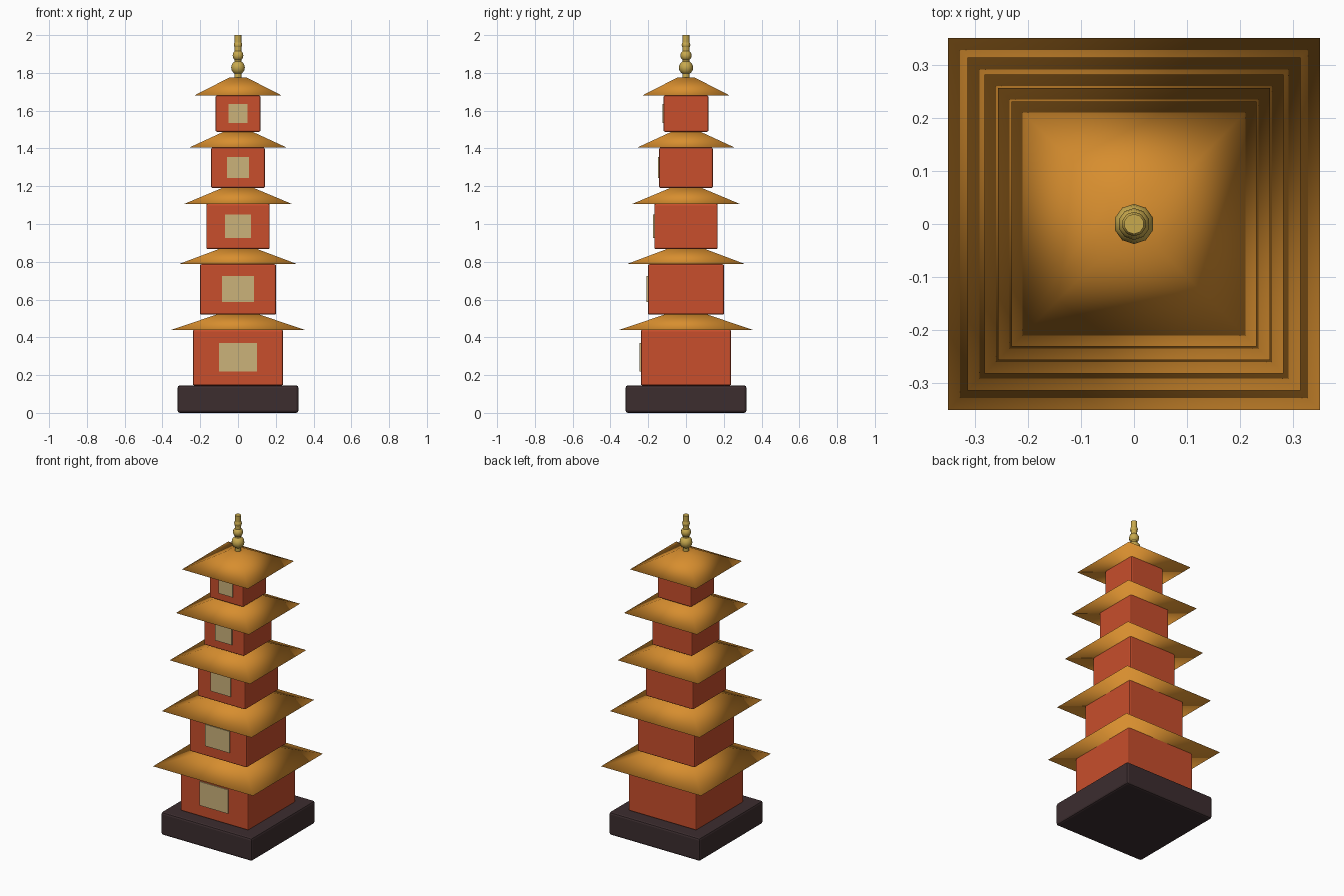
import bpy, math

if "Cube" in bpy.data.objects:
    bpy.data.objects.remove(bpy.data.objects["Cube"])


def material(name, rgb):
    m = bpy.data.materials.new(name)
    m.diffuse_color = (*rgb, 1)
    m.use_nodes = True
    m.node_tree.nodes["Principled BSDF"].inputs["Base Color"].default_value = m.diffuse_color
    return m


RED = material("red_wall", (0.58, 0.077, 0.025))
OCHRE = material("ochre_roof", (0.68, 0.27, 0.028))
CREAM = material("cream_window", (0.60, 0.445, 0.195))
DARK = material("dark_stone", (0.045, 0.026, 0.028))
GOLD = material("old_gold", (0.58, 0.40, 0.075))


def finish(name, mat):
    ob = bpy.context.object
    ob.name = name
    ob.data.materials.append(mat)
    return ob


def box(name, size, center, mat, bevel=0.0):
    bpy.ops.mesh.primitive_cube_add(size=1, location=center)
    ob = finish(name, mat)
    ob.scale = size
    bpy.ops.object.transform_apply(location=False, rotation=False, scale=True)
    if bevel:
        mod = ob.modifiers.new("soft_edges", 'BEVEL')
        mod.width = bevel
        mod.segments = 2
    return ob


def roof(name, half, z, height=0.095):
    # four-sided frustum, fully smooth shaded
    r = half * math.sqrt(2)
    bpy.ops.mesh.primitive_cone_add(vertices=4, radius1=r, radius2=r * 0.2,
                                    depth=height, location=(0, 0, z + height / 2),
                                    rotation=(0, 0, math.pi / 4))
    finish(name, OCHRE)
    bpy.ops.object.transform_apply(location=False, rotation=True, scale=False)
    bpy.ops.object.shade_smooth()


# Stone base
box("base", (0.64, 0.64, 0.145), (0, 0, 0.0725), DARK, 0.012)

# Storeys: wall half width, bottom, top, roof half width, window half width
storeys = [
    (0.239, 0.145, 0.440, 0.352, 0.101),
    (0.202, 0.520, 0.787, 0.315, 0.085),
    (0.168, 0.867, 1.107, 0.283, 0.070),
    (0.142, 1.190, 1.405, 0.257, 0.059),
    (0.119, 1.488, 1.680, 0.232, 0.049),
]
for i, (w, z0, z1, r, win) in enumerate(storeys, 1):
    h = z1 - z0
    box(f"wall_{i}", (2 * w, 2 * w, h), (0, 0, (z0 + z1) / 2), RED, 0.008)
    # front window plate
    box(f"window_{i}", (2 * win, 0.009, h * 0.515),
        (0, -w - 0.002, z0 + h * 0.505), CREAM)
    roof(f"roof_{i}", r, z1)

# Finial: slim post with three stacked beads
bpy.ops.mesh.primitive_cylinder_add(vertices=10, radius=0.019, depth=0.24,
                                    location=(0, 0, 1.88))
finish("finial_post", GOLD)
bpy.ops.object.shade_smooth_by_angle(angle=math.radians(40))
for i, (z, r) in enumerate([(1.828, 0.038), (1.892, 0.030), (1.948, 0.023)], 1):
    bpy.ops.mesh.primitive_uv_sphere_add(segments=10, ring_count=8, radius=r,
                                         location=(0, 0, z))
    finish(f"finial_bead_{i}", GOLD)
    bpy.ops.object.shade_smooth()
